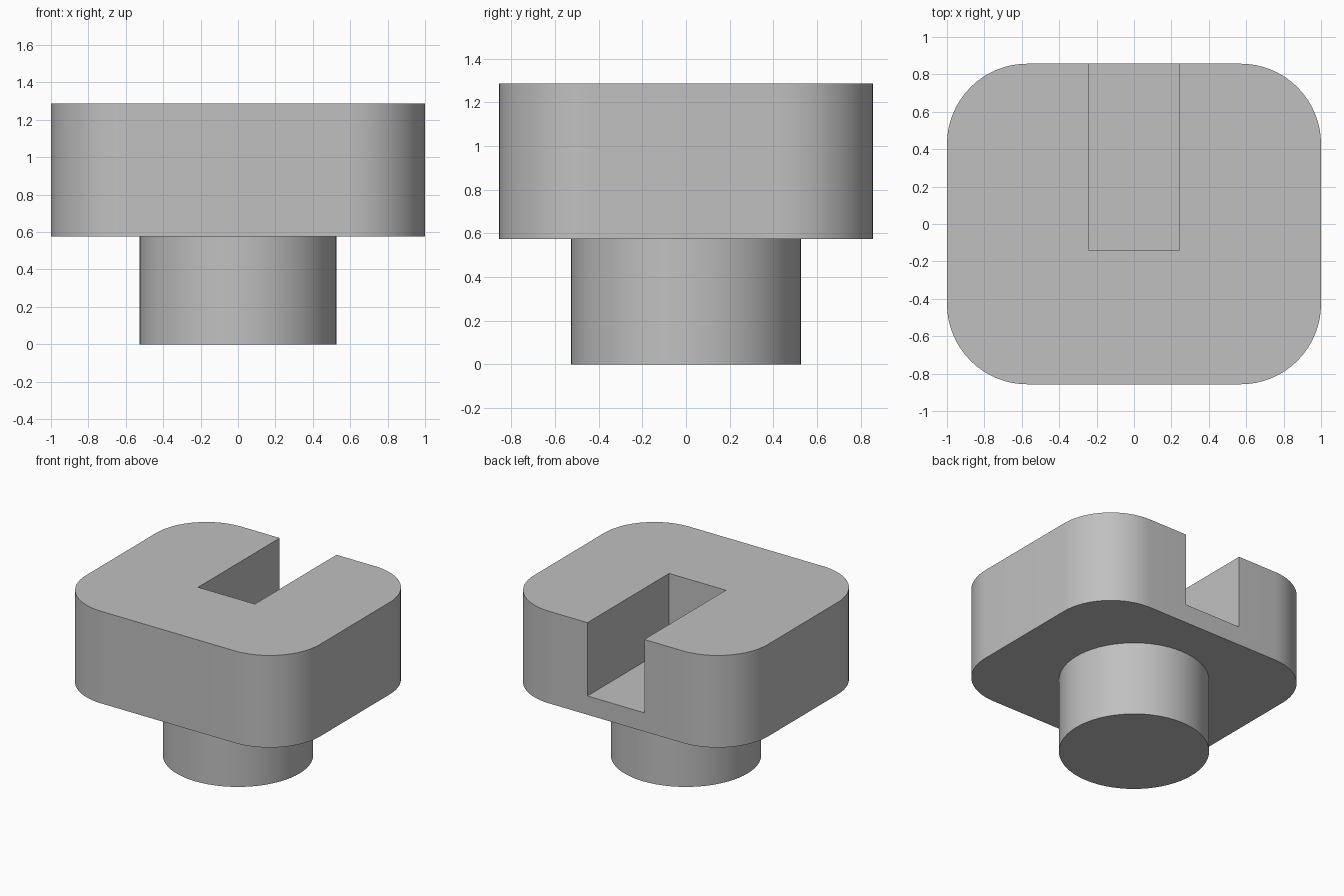
import bpy
import bmesh
from math import cos, sin, pi, radians

cube = bpy.data.objects.get("Cube")
if cube:
    bpy.data.objects.remove(cube, do_unlink=True)

STEM_RADIUS = 0.527
HEAD_BOTTOM, HEAD_TOP = 0.575, 1.287
HALF_X, HALF_Y, CORNER = 1.0, 0.857, 0.43
SLOT_HALF, SLOT_FRONT, SLOT_FLOOR = 0.243, -0.14, 0.72

grey = bpy.data.materials.new("plain grey")
grey.use_nodes = True
colour = (0.53, 0.53, 0.53, 1)
grey.diffuse_color = colour
grey.node_tree.nodes["Principled BSDF"].inputs["Base Color"].default_value = colour


def prism(name, outline, bottom, top):
    """Extrude a closed counter-clockwise outline between two heights."""
    bm = bmesh.new()
    face = bm.faces.new([bm.verts.new((x, y, bottom)) for x, y in outline])
    raised = bmesh.ops.extrude_face_region(bm, geom=[face], use_keep_orig=True)
    verts = [v for v in raised["geom"] if isinstance(v, bmesh.types.BMVert)]
    bmesh.ops.translate(bm, verts=verts, vec=(0, 0, top - bottom))
    bmesh.ops.recalc_face_normals(bm, faces=bm.faces)
    mesh = bpy.data.meshes.new(name)
    bm.to_mesh(mesh)
    bm.free()
    mesh.materials.append(grey)
    obj = bpy.data.objects.new(name, mesh)
    bpy.context.collection.objects.link(obj)
    return obj


def arc(cx, cy, radius, start, sweep, steps):
    return [(cx + radius * cos(start + sweep * i / steps),
             cy + radius * sin(start + sweep * i / steps)) for i in range(steps + 1)]


def smooth(obj):
    bpy.ops.object.select_all(action='DESELECT')
    obj.select_set(True)
    bpy.context.view_layer.objects.active = obj
    bpy.ops.object.shade_smooth_by_angle(angle=radians(30))


# Round stem
stem = prism("stem", arc(0, 0, STEM_RADIUS, 0, 2 * pi, 64)[:-1], 0, HEAD_BOTTOM + 0.01)

# Head block with rounded vertical corners
outline = []
for quarter, (sx, sy) in enumerate([(1, 1), (-1, 1), (-1, -1), (1, -1)]):
    outline += arc(sx * (HALF_X - CORNER), sy * (HALF_Y - CORNER),
                   CORNER, quarter * pi / 2, pi / 2, 16)
head = prism("head", outline, HEAD_BOTTOM, HEAD_TOP)

# Slot open to the top and back
slot = prism("slot_cutter", [(-SLOT_HALF, SLOT_FRONT), (SLOT_HALF, SLOT_FRONT),
                             (SLOT_HALF, 1.2), (-SLOT_HALF, 1.2)], SLOT_FLOOR, 1.6)
slot.hide_render = True
cut = head.modifiers.new("slot", 'BOOLEAN')
cut.operation = 'DIFFERENCE'
cut.solver = 'EXACT'
cut.object = slot
bpy.ops.object.select_all(action='DESELECT')
bpy.context.view_layer.objects.active = head
head.select_set(True)
bpy.ops.object.modifier_apply(modifier=cut.name)
bpy.data.objects.remove(slot, do_unlink=True)

for part in (stem, head):
    smooth(part)
